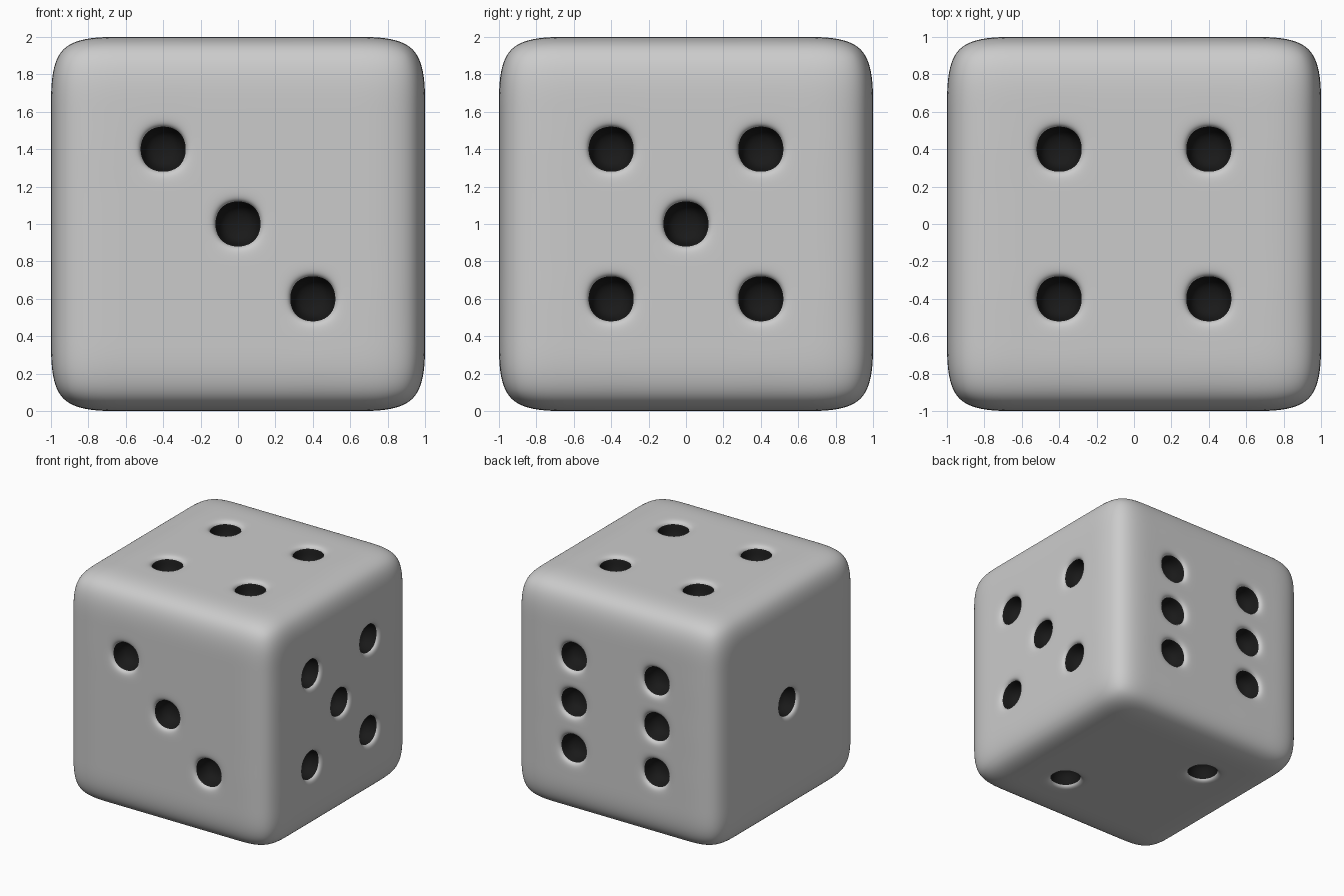
import bpy
import bmesh
from mathutils import Vector

if "Cube" in bpy.data.objects:
    bpy.data.objects.remove(bpy.data.objects["Cube"])

P = 0.4       # pip spacing
RIM = 0.082   # inset of each pip inside its grid cell
DEPTH = 0.16  # depth the pip is pushed in

# pip centres per side, in cube space
pips = [(x, -1, -x) for x in (-P, 0, P)]                        # front: three
pips += [(x, 1, z) for x in (-P, P) for z in (-P, 0, P)]        # back: six
pips += [(1, y, z) for y in (-P, P) for z in (-P, P)]           # right: five
pips += [(1, 0, 0)]
pips += [(-1, 0, 0)]                                            # left: one
pips += [(x, y, 1) for x in (-P, P) for y in (-P, P)]           # top: four
pips += [(P, -P, -1), (-P, P, -1)]                              # bottom: two


def material(name, colour):
    m = bpy.data.materials.new(name)
    m.diffuse_color = colour
    m.use_nodes = True
    m.node_tree.nodes["Principled BSDF"].inputs["Base Color"].default_value = m.diffuse_color
    return m


# cube cut into a 5 x 5 grid on every side
bm = bmesh.new()
bmesh.ops.create_cube(bm, size=2)
bmesh.ops.subdivide_edges(bm, edges=bm.edges[:], cuts=4, use_grid_fill=True)
bm.normal_update()

# inset the pip cells, then sink them
cells = [f for f in bm.faces
         if any((f.calc_center_median() - Vector(p)).length < 0.05 for p in pips)]
bmesh.ops.inset_individual(bm, faces=cells, thickness=RIM, use_even_offset=True)
bm.normal_update()
walls = bmesh.ops.inset_individual(bm, faces=cells, thickness=0.0005,
                                   depth=-DEPTH, use_even_offset=True)["faces"]
for f in bm.faces:
    f.smooth = True
for f in cells + walls:
    f.material_index = 1

bmesh.ops.translate(bm, verts=bm.verts[:], vec=(0, 0, 1))
mesh = bpy.data.meshes.new("die")
bm.to_mesh(mesh)
bm.free()
mesh.materials.append(material("body_grey", (0.8, 0.8, 0.8, 1)))
mesh.materials.append(material("pip_black", (0.01, 0.01, 0.01, 1)))

# rounded by subdivision
die = bpy.data.objects.new("die", mesh)
bpy.context.collection.objects.link(die)
sub = die.modifiers.new("rounding", "SUBSURF")
sub.levels = sub.render_levels = 4
